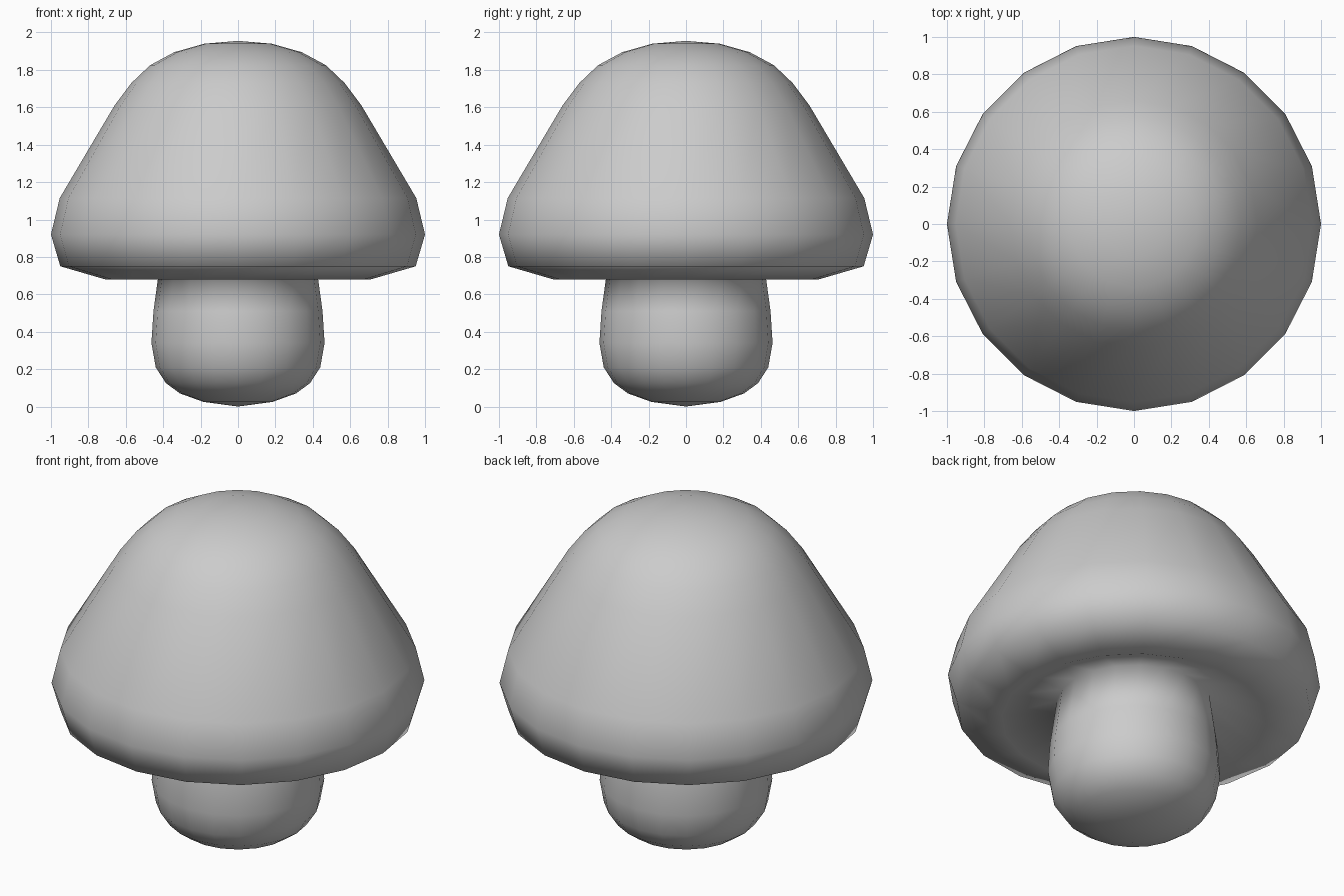
import bpy, bmesh
from math import tau

if "Cube" in bpy.data.objects:
    bpy.data.objects.remove(bpy.data.objects["Cube"])

SIDES = 20

# outline from foot to crown as (radius, height)
stem = [(0, 0.0), (0.185, 0.025), (0.31, 0.07), (0.385, 0.125), (0.44, 0.21),
        (0.463, 0.34), (0.452, 0.51), (0.415, 0.78)]
underside = [(0.71, 0.68), (0.95, 0.75)]
cap = [(1.0, 0.92), (0.953, 1.115), (0.66, 1.61), (0.57, 1.73), (0.47, 1.825),
       (0.34, 1.895), (0.18, 1.94), (0, 1.955)]


def lathe(name, profile):
    bm = bmesh.new()
    verts = [bm.verts.new((r, 0, z)) for r, z in profile]
    edges = [bm.edges.new(pair) for pair in zip(verts, verts[1:])]
    bmesh.ops.spin(bm, geom=verts + edges, cent=(0, 0, 0), axis=(0, 0, 1),
                   angle=tau, steps=SIDES, use_duplicate=False)
    bmesh.ops.remove_doubles(bm, verts=bm.verts, dist=0.0005)
    bmesh.ops.recalc_face_normals(bm, faces=bm.faces)
    for f in bm.faces:
        f.smooth = True
    mesh = bpy.data.meshes.new(name)
    bm.to_mesh(mesh)
    bm.free()
    obj = bpy.data.objects.new(name, mesh)
    bpy.context.collection.objects.link(obj)
    return obj


# stem and cap are one continuous smooth skin
lathe("mushroom", stem + underside + cap)
